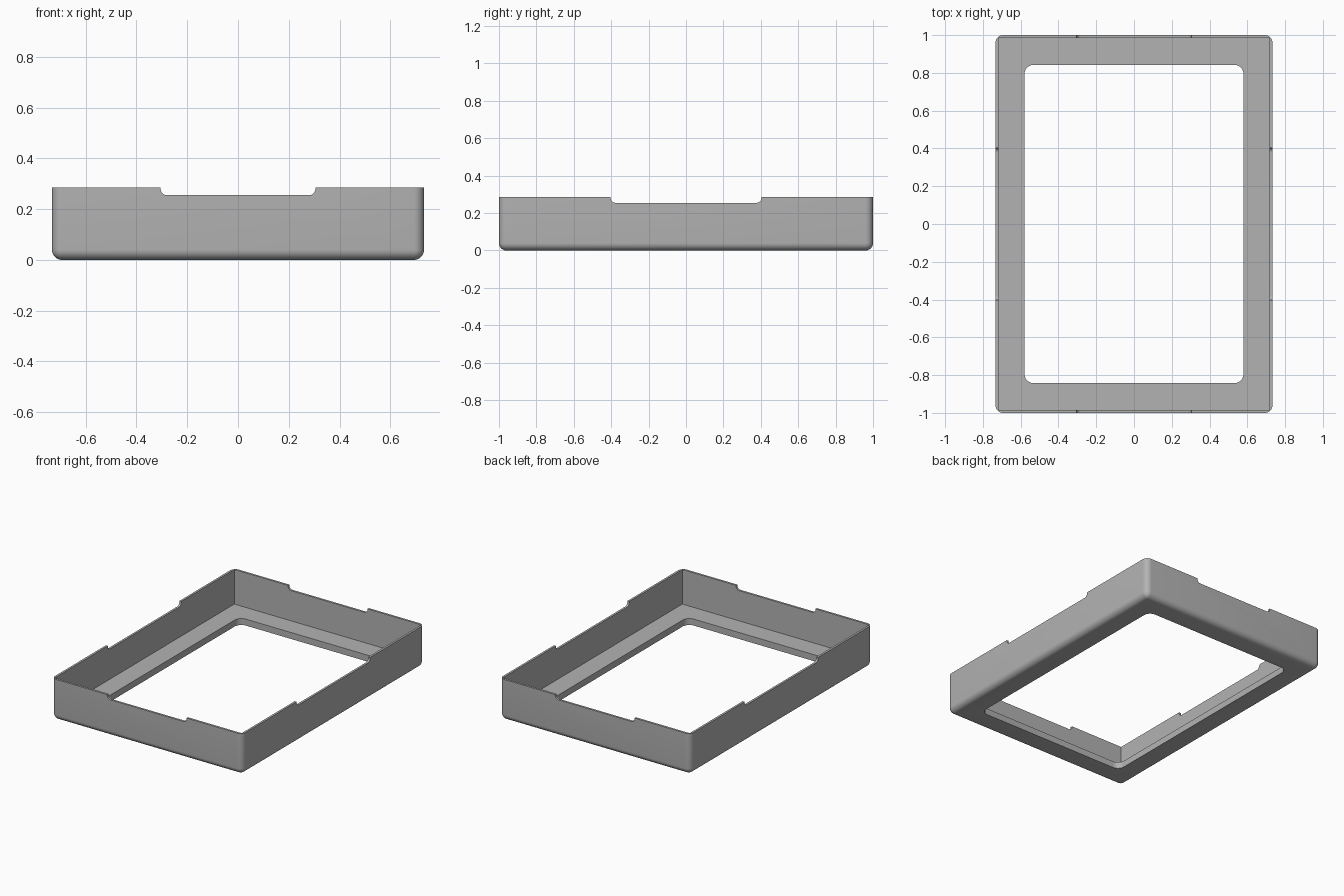
import bpy
import bmesh
from math import cos, sin, pi
from mathutils import Matrix

cube = bpy.data.objects.get("Cube")
if cube:
    bpy.data.objects.remove(cube, do_unlink=True)

HALF_X, HALF_Y, HEIGHT = 0.733, 1.0, 0.285
WALL, FLOOR, FILLET = 0.015, 0.045, 0.04
NOTCH_Z, NOTCH_FILLET = 0.255, 0.025

grey = bpy.data.materials.new("plain grey")
grey.use_nodes = True
colour = (0.45, 0.45, 0.45, 1)
grey.diffuse_color = colour
grey.node_tree.nodes["Principled BSDF"].inputs["Base Color"].default_value = colour


def box(name, hx, hy, z0, z1, radius=0, rounded=lambda a, b: False, segments=8):
    """Box with the edges picked by the rule rounded off."""
    bm = bmesh.new()
    size = Matrix.Diagonal((2 * hx, 2 * hy, z1 - z0, 1))
    bmesh.ops.create_cube(bm, size=1, matrix=Matrix.Translation((0, 0, (z0 + z1) / 2)) @ size)
    edges = [e for e in bm.edges if rounded(e.verts[0].co, e.verts[1].co)]
    if edges:
        bmesh.ops.bevel(bm, geom=edges, offset=radius, segments=segments,
                        profile=0.5, affect='EDGES')
    bmesh.ops.recalc_face_normals(bm, faces=bm.faces)
    mesh = bpy.data.meshes.new(name)
    bm.to_mesh(mesh)
    bm.free()
    mesh.materials.append(grey)
    obj = bpy.data.objects.new(name, mesh)
    bpy.context.scene.collection.objects.link(obj)
    return obj


def upright(a, b):
    return abs(a.z - b.z) > 0.01


def low(a, b):
    return max(a.z, b.z) < NOTCH_Z + 0.001


# Outer shell: rounded uprights and rounded bottom rim
tray = box("tray_frame", HALF_X, HALF_Y, 0, HEIGHT, FILLET,
           lambda a, b: upright(a, b) or low(a, b))

# Cutters: cavity, floor opening, rim notches through both pairs of walls
cutters = [
    box("cavity_cutter", HALF_X - WALL, HALF_Y - WALL, FLOOR, 0.5),
    box("opening_cutter", 0.58, 0.843, -0.2, 0.2, 0.05, upright),
    box("end_notch_cutter", 0.305, 1.2, NOTCH_Z, 0.5, NOTCH_FILLET,
        lambda a, b: low(a, b) and abs(a.y - b.y) > 0.1),
    box("side_notch_cutter", 1.2, 0.403, NOTCH_Z, 0.5, NOTCH_FILLET,
        lambda a, b: low(a, b) and abs(a.x - b.x) > 0.1),
]
for cutter in cutters:
    cutter.hide_render = True
    mod = tray.modifiers.new(cutter.name, 'BOOLEAN')
    mod.operation, mod.solver, mod.object = 'DIFFERENCE', 'EXACT', cutter

# Bake the cuts and discard the cutters
bpy.context.view_layer.update()
graph = bpy.context.evaluated_depsgraph_get()
tray.data = bpy.data.meshes.new_from_object(tray.evaluated_get(graph))
tray.data.name = "tray_frame"
tray.modifiers.clear()
for cutter in cutters:
    bpy.data.objects.remove(cutter, do_unlink=True)

# Smooth fillets, crisp edges
bpy.ops.object.select_all(action='DESELECT')
tray.select_set(True)
bpy.context.view_layer.objects.active = tray
bpy.ops.object.shade_smooth_by_angle(angle=pi / 6)
